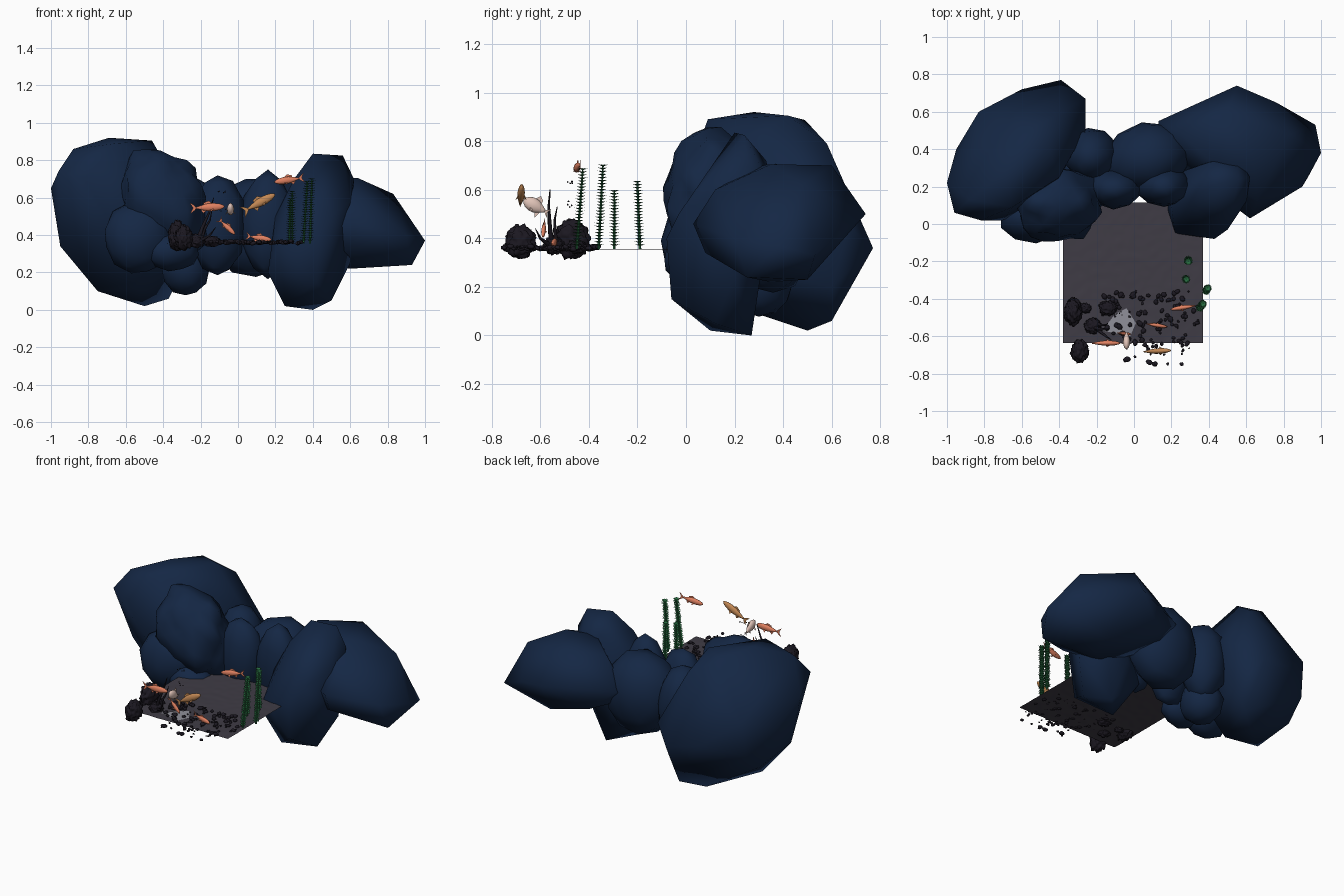
import bpy, bmesh, math, random
from mathutils import Vector, Matrix, Euler, noise

if "Cube" in bpy.data.objects:
    bpy.data.objects.remove(bpy.data.objects["Cube"])

random.seed(4)
SAND_Z = 0.355


def mat(name, r, g, b):
    m = bpy.data.materials.new(name)
    m.diffuse_color = (r, g, b, 1)
    m.use_nodes = True
    m.node_tree.nodes["Principled BSDF"].inputs["Base Color"].default_value = m.diffuse_color
    return m


BLUE = mat("blue_stone", 0.007, 0.02, 0.058)
DARK = mat("dark_stone", 0.011, 0.009, 0.015)
SAND = mat("grey_sand", 0.05, 0.045, 0.06)
PALE = mat("pale_sand", 0.28, 0.28, 0.32)
GREEN = mat("leaf_green", 0.02, 0.15, 0.05)
ORANGE = mat("orange_scales", 0.75, 0.22, 0.12)
BROWN = mat("brown_scales", 0.55, 0.25, 0.09)
WHITE = mat("pale_scales", 0.75, 0.55, 0.48)


def finish(bm, name, material, smooth=True):
    me = bpy.data.meshes.new(name)
    for f in bm.faces:
        f.smooth = smooth
    bm.to_mesh(me)
    bm.free()
    me.materials.append(material)
    ob = bpy.data.objects.new(name, me)
    bpy.context.collection.objects.link(ob)
    return ob


def hull_rock(name, pts):
    bm = bmesh.new()
    for p in pts:
        bm.verts.new(p)
    res = bmesh.ops.convex_hull(bm, input=bm.verts[:])
    junk = {g for k in ("geom_interior", "geom_unused") for g in res[k] if isinstance(g, bmesh.types.BMVert)}
    bmesh.ops.delete(bm, geom=list(junk), context='VERTS')
    bmesh.ops.recalc_face_normals(bm, faces=bm.faces[:])
    finish(bm, name, BLUE)


def add_blob(bm, loc, size, rot=(0, 0, 0), sub=2, rough=0.1, freq=1.5):
    vs = bmesh.ops.create_icosphere(bm, subdivisions=sub, radius=1)["verts"]
    m = Matrix.LocRotScale(Vector(loc), Euler(rot), Vector(size))
    for v in vs:
        n = noise.noise(v.co * freq + Vector(loc) * 40)
        v.co = m @ (v.co * (1 + rough * n))


def blob_rock(name, loc, size, rot=(0, 0, 0), material=BLUE, **kw):
    bm = bmesh.new()
    add_blob(bm, loc, size, rot, **kw)
    finish(bm, name, material)


# large boulders
hull_rock("left_boulder", [
    (-1, .22, .65), (-.95, .4, .49), (-.96, .06, .74), (-.88, .13, .86), (-.69, .28, .92), (-.65, .09, .89),
    (-.6, .49, .887), (-.46, .42, .905), (-.42, .58, .79), (-.83, .6, .57), (-.84, .57, .34), (-.6, .72, .4),
    (-.39, .77, .36), (-.26, .67, .45), (-.26, .5, .55), (-.3, .6, .2), (-.5, .5, .02), (-.37, .6, .06),
    (-.85, .44, .22), (-.75, .27, .1), (-.95, .25, .34), (-.82, .02, .7), (-.7, .02, .5), (-.45, .15, .3),
    (-.4, .25, .8), (-.55, .2, .12)])
hull_rock("right_boulder", [
    (1, .38, .37), (.93, .25, .24), (.97, .53, .33), (.83, .48, .62), (.64, .35, .705), (.9, .2, .4), (.62, .03, .46),
    (.66, .12, .6), (.6, .35, .22), (.55, .74, .5), (.76, .65, .44), (.5, .6, .7), (.25, .48, .69), (.13, .55, .5),
    (.13, .4, .4), (.3, .6, .36), (.45, .25, .25), (.65, .5, .23), (.62, .08, .34), (.45, .3, .7)])
hull_rock("front_right_boulder", [
    (.25, .1, .02), (.4, .27, 0), (.5, .12, .05), (.6, .2, .25), (.16, .05, .2), (.17, .25, .2), (.22, -.05, .35),
    (.42, -.06, .15), (.43, -.08, .4), (.5, -.03, .5), (.2, .1, .5), (.3, .12, .7), (.4, .2, .835),
    (.56, .24, .825), (.62, .25, .7), (.6, .12, .58), (.4, .33, .72), (.55, .36, .6), (.3, .3, .3)])

# smaller boulders between and in front
blob_rock("middle_back_rock", (.07, .355, .44), (.24, .19, .27), (0, -.1, .15))
blob_rock("middle_left_rock", (-.23, .37, .45), (.15, .15, .26), (0, 0, .1))
blob_rock("inner_right_rock", (.16, .2, .46), (.15, .11, .28))
blob_rock("inner_left_rock", (-.11, .19, .45), (.15, .11, .27))
blob_rock("rugged_left_rock", (-.4, .11, .57), (.23, .2, .29), (.1, -.5, -.1), sub=3, rough=.25, freq=2)
blob_rock("front_left_rock", (-.53, .03, .39), (.19, .13, .2), (0, .2, .05))
blob_rock("low_left_rock", (-.28, .3, .22), (.13, .14, .15))
blob_rock("small_front_rock", (-.36, .02, .31), (.15, .11, .1), (0, .1, .2))

# sand bed with gentle ripples, and a pale patch
bm = bmesh.new()
bmesh.ops.create_grid(bm, x_segments=50, y_segments=50, size=.5)
for v in bm.verts:
    x, y = v.co.x * .75 - .005, v.co.y * .75 - .26
    v.co = (x, y, SAND_Z + .002 * noise.noise(Vector((x * 25, y * 25, 0))))
finish(bm, "sand_bed", SAND)
bm = bmesh.new()
bm.faces.new([bm.verts.new((x, y, SAND_Z + .004)) for x, y in
              [(-.17, -.57), (-.02, -.6), (.01, -.53), (-.04, -.45), (-.1, -.48)]])
finish(bm, "pale_sand_patch", PALE, False)

# dark rugged stones
for loc, size in [((-.325, -.47, .395), (.045, .07, .077)), ((-.29, -.68, .385), (.045, .06, .066)),
                  ((-.22, -.545, .37), (.042, .04, .036)), ((-.14, -.45, .366), (.045, .037, .028)),
                  ((-.26, -.45, .36), (.03, .025, .025))]:
    blob_rock("rugged_stone", loc, size, material=DARK, sub=4, rough=.35, freq=4)

# pebbles scattered over the front
bm = bmesh.new()
for i in range(125):
    x = random.triangular(-.22, .41, .12)
    y = random.uniform(-.75 if -.05 < x < .32 else -.6, -.36)
    s = random.uniform(.005, .015)
    add_blob(bm, (x, y, SAND_Z + random.uniform(0, .012)), (s, s * random.uniform(.7, 1.4), s * .75),
             (random.uniform(-.4, .4), 0, random.uniform(0, 6)), rough=.3)
finish(bm, "pebbles", DARK)

# floating specks
bm = bmesh.new()
for i in range(9):
    add_blob(bm, (random.uniform(-.12, -.06), random.uniform(-.49, -.46), random.uniform(.52, .65)),
             (.004,) * 3, sub=1)
finish(bm, "floating_specks", DARK)


# driftwood prongs
def prong(pts, radius):
    cu = bpy.data.curves.new("driftwood_prong", 'CURVE')
    cu.dimensions, cu.bevel_depth, cu.bevel_resolution = '3D', radius, 1
    sp = cu.splines.new('POLY')
    sp.points.add(len(pts) - 1)
    for i, p in enumerate(pts):
        sp.points[i].co = (*p, 1)
        sp.points[i].radius = 1 - .85 * i / (len(pts) - 1)
    cu.materials.append(DARK)
    bpy.context.collection.objects.link(bpy.data.objects.new("driftwood_prong", cu))


prong([(-.22, -.55, .36), (-.19, -.56, .44), (-.15, -.565, .53), (-.13, -.56, .6)], .013)
prong([(-.2, -.53, .36), (-.18, -.54, .43), (-.15, -.54, .48), (-.14, -.53, .53)], .011)
prong([(-.2, -.56, .37), (-.15, -.6, .4), (-.12, -.62, .44)], .01)


# water plants: a stem with whorls of narrow raised leaves
def plant(base, top):
    bm = bmesh.new()
    base, top = Vector(base), Vector(top)
    h = (top - base).length
    tilt = (top - base).to_track_quat('Z', 'Y').to_matrix().to_4x4()
    bmesh.ops.create_cone(bm, segments=6, radius1=.006, radius2=.004, depth=h, cap_ends=True,
                          matrix=Matrix.Translation((base + top) / 2) @ tilt)
    n = round(h / .0125)
    for i in range(n):
        c = base.lerp(top, (i + 1) / n)
        for k in range(9):
            a = math.tau * (k + .5 * (i % 2)) / 9
            d, s = Vector((math.cos(a), math.sin(a), 0)), Vector((-math.sin(a), math.cos(a), 0))
            r = .022 * random.uniform(.85, 1.1)
            up = Vector((0, 0, .009))
            bm.faces.new([bm.verts.new(p) for p in
                          (c, c + d * r * .5 + s * .005 + up * .7, c + d * r + up, c + d * r * .5 - s * .005 + up * .7)])
    finish(bm, "water_plant", GREEN, False)


plant((.29, -.19, SAND_Z), (.29, -.2, .628))
plant((.275, -.295, SAND_Z), (.28, -.295, .59))
plant((.385, -.36, SAND_Z), (.395, -.342, .695))
plant((.35, -.45, SAND_Z), (.37, -.425, .68))


# fish: lofted body facing +x, with forked tail and fins
def fish(loc, length, yaw, pitch, material, fat=1.0):
    bm = bmesh.new()
    prof = [(.5, .012), (.46, .05), (.36, .09), (.2, .115), (.02, .11), (-.14, .075), (-.26, .04), (-.32, .028)]
    rings = []
    for x, r in prof:
        rings.append([bm.verts.new((x, math.cos(math.tau * k / 12) * r * .65 * fat,
                                    math.sin(math.tau * k / 12) * r * fat)) for k in range(12)])
    for a, b in zip(rings, rings[1:]):
        for k in range(12):
            bm.faces.new((a[k], a[(k + 1) % 12], b[(k + 1) % 12], b[k]))
    bm.faces.new(rings[0])
    bm.faces.new(rings[-1])
    f = .09 * fat
    fins = [[(.18, 0, f), (.05, 0, f * 2.1), (-.1, 0, f * 1.5), (-.1, 0, f * .8)],
            [(-.02, 0, -f), (-.12, 0, -f * 1.9), (-.2, 0, -f * .5)]]
    for s in (1, -1):
        fins.append([(-.3, 0, 0), (-.36, 0, s * .07), (-.5, 0, s * .17), (-.41, 0, 0)])
        fins.append([(.22, s * f * .6, -f * .5), (.1, s * f * 1.3, -f * 1.4), (.08, s * f * .7, -f * .8)])
    for fin in fins:
        bm.faces.new([bm.verts.new(p) for p in fin])
    bmesh.ops.recalc_face_normals(bm, faces=bm.faces[:])
    m = Matrix.LocRotScale(Vector(loc), Euler((0, -pitch, yaw)), Vector((length,) * 3))
    bmesh.ops.transform(bm, matrix=m, verts=bm.verts[:])
    finish(bm, "fish", material)


fish((-.165, -.637, .548), .185, 0, .05, ORANGE)
fish((.11, -.68, .57), .2, .05, .5, BROWN)
fish((.275, -.445, .695), .165, math.pi + .15, -.15, ORANGE)
fish((-.06, -.585, .445), .12, -.1, -.75, ORANGE)
fish((.11, -.54, .385), .14, -.15, -.15, ORANGE)
fish((-.04, -.615, .53), .12, -math.pi / 2, .5, WHITE, 2.1)
